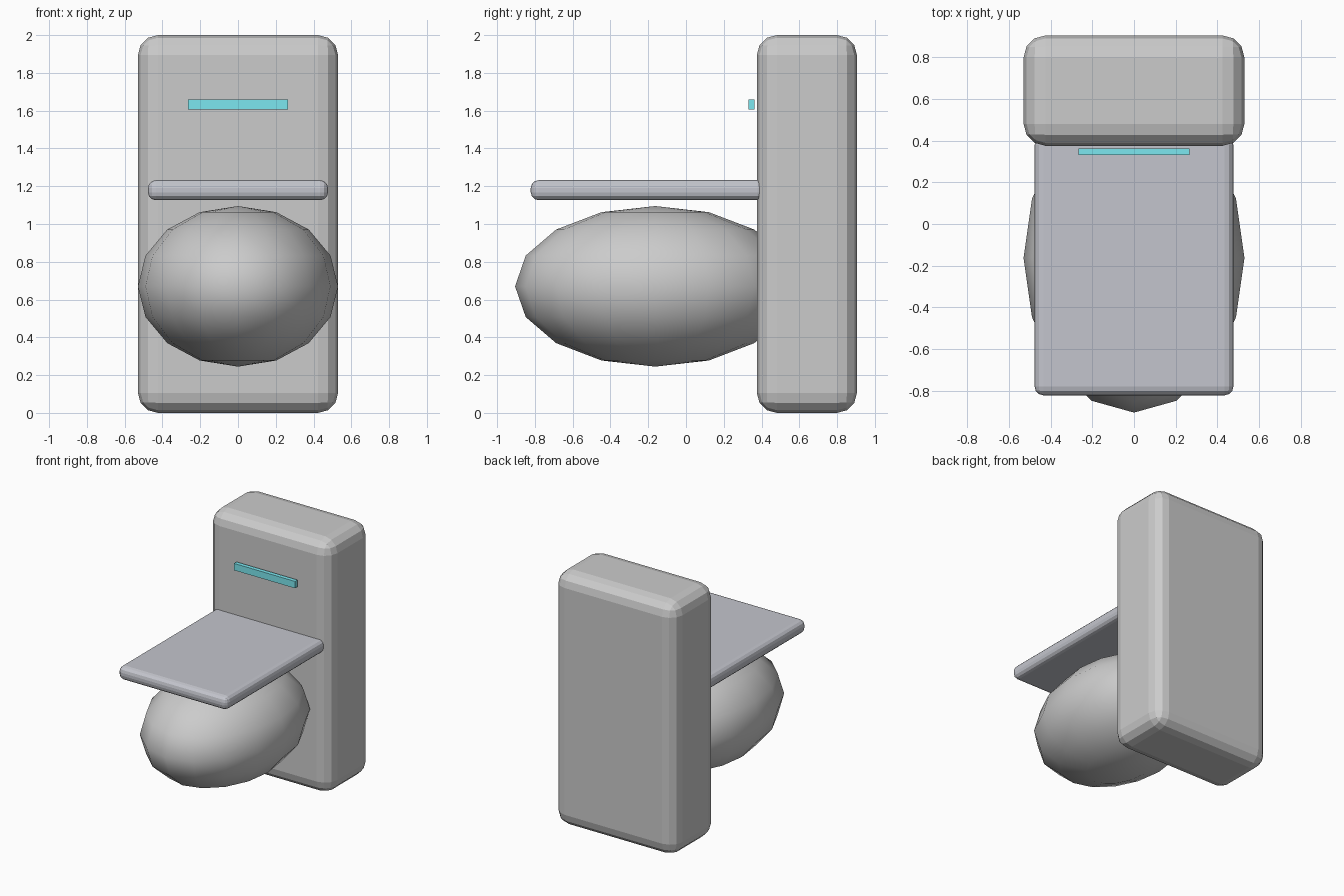
import bpy

if "Cube" in bpy.data.objects:
    bpy.data.objects.remove(bpy.data.objects["Cube"])


def colour(obj, name, rgba):
    mat = bpy.data.materials.new(name)
    mat.diffuse_color = rgba
    mat.use_nodes = True
    mat.node_tree.nodes["Principled BSDF"].inputs["Base Color"].default_value = mat.diffuse_color
    obj.data.materials.append(mat)


def box(name, lo, hi, bevel=0.0):
    """Box between two corners, with optional rounded edges."""
    bpy.ops.mesh.primitive_cube_add(size=1, location=[(a + b) / 2 for a, b in zip(lo, hi)])
    obj = bpy.context.object
    obj.name = name
    obj.scale = [b - a for a, b in zip(lo, hi)]
    bpy.ops.object.transform_apply(location=False, rotation=False, scale=True)
    if bevel:
        mod = obj.modifiers.new("rounded_edges", 'BEVEL')
        mod.width = bevel
        mod.segments = 3
    return obj


# Upright back housing
box("back_housing", (-0.53, 0.375, 0.0), (0.53, 0.905, 2.0), 0.106)

# Flat lid running into the housing
lid = box("lid", (-0.477, -0.822, 1.126), (0.477, 0.42, 1.232), 0.042)
colour(lid, "lid_grey", (0.55, 0.56, 0.61, 1))

# Egg-shaped bowl partly sunk into the housing
bpy.ops.mesh.primitive_uv_sphere_add(segments=16, ring_count=8, radius=1, location=(0, -0.163, 0.67))
bowl = bpy.context.object
bowl.name = "bowl"
bowl.scale = (0.53, 0.742, 0.425)
bpy.ops.object.transform_apply(location=False, rotation=False, scale=True)
bpy.ops.object.shade_smooth()

# Floating light strip in front of the housing
strip = box("light_strip", (-0.266, 0.33, 1.605), (0.266, 0.362, 1.659))
colour(strip, "strip_cyan", (0.2, 0.8, 0.87, 1))
